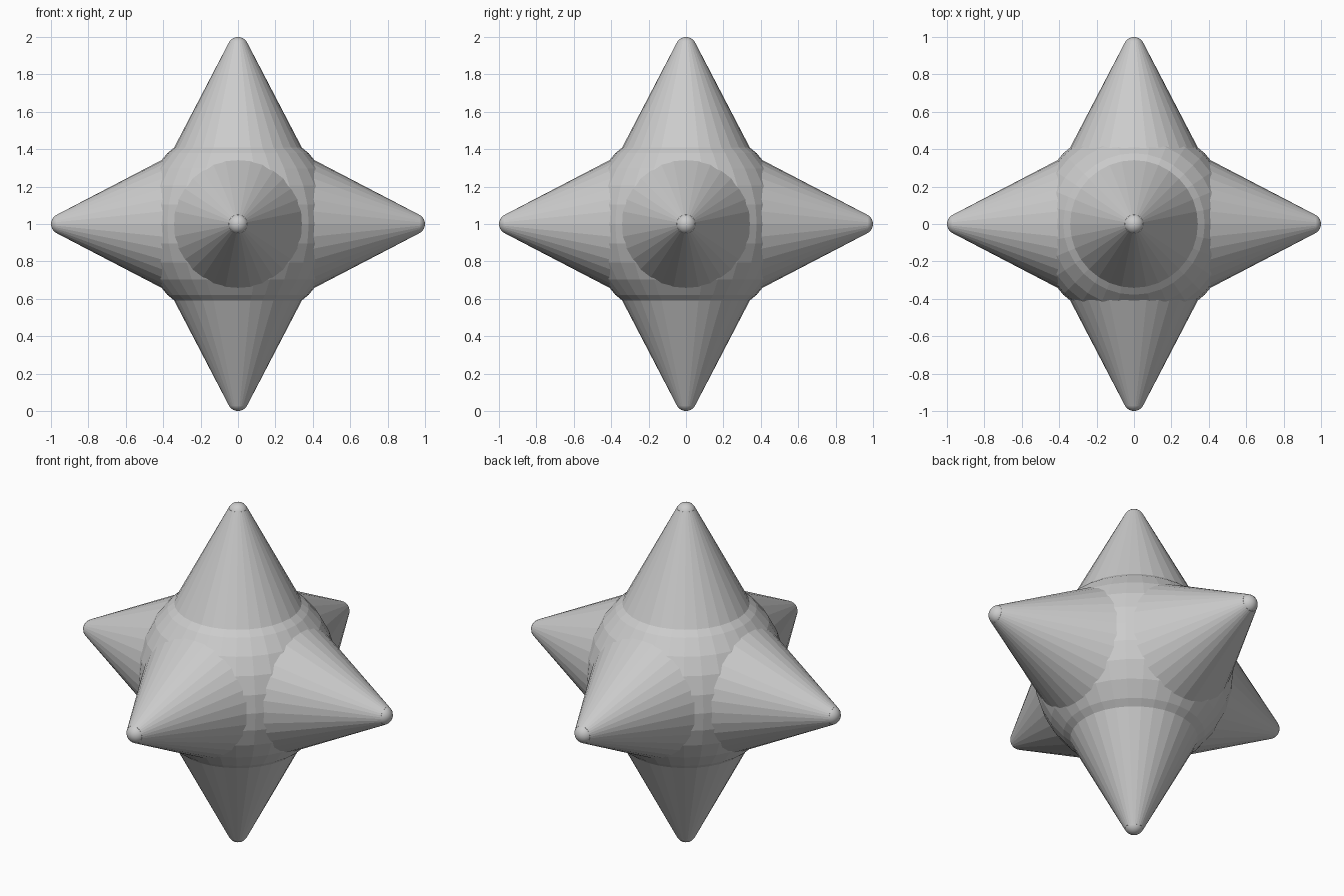
import bpy
from mathutils import Vector

if "Cube" in bpy.data.objects:
    bpy.data.objects.remove(bpy.data.objects["Cube"])

CENTRE = Vector((0, 0, 1))
TIP_R = 0.055
SPHERE_R = 0.535


def ball(name, radius, location, segments, rings):
    bpy.ops.mesh.primitive_uv_sphere_add(segments=segments, ring_count=rings,
                                         radius=radius, location=location)
    bpy.context.object.name = name


def spike(label, direction):
    # Tapered cone from inside the core, capped by a rounded tip
    d = Vector(direction)
    start, end = 0.25, 0.968
    rot = d.to_track_quat('Z', 'Y').to_euler()
    bpy.ops.mesh.primitive_cone_add(vertices=32, radius1=0.424, radius2=0.05,
                                    depth=end - start,
                                    location=CENTRE + d * (start + end) / 2,
                                    rotation=rot)
    bpy.context.object.name = label + "_spike"
    ball(label + "_tip", TIP_R, CENTRE + d * (1 - TIP_R), 24, 12)
    bpy.context.object.rotation_euler = rot
    bpy.ops.object.shade_smooth_by_angle()


# Faceted core
ball("core", SPHERE_R, CENTRE, 32, 16)

# Six spikes along the axes
for label, direction in (("right", (1, 0, 0)), ("left", (-1, 0, 0)),
                         ("back", (0, 1, 0)), ("front", (0, -1, 0)),
                         ("top", (0, 0, 1)), ("bottom", (0, 0, -1))):
    spike(label, direction)
